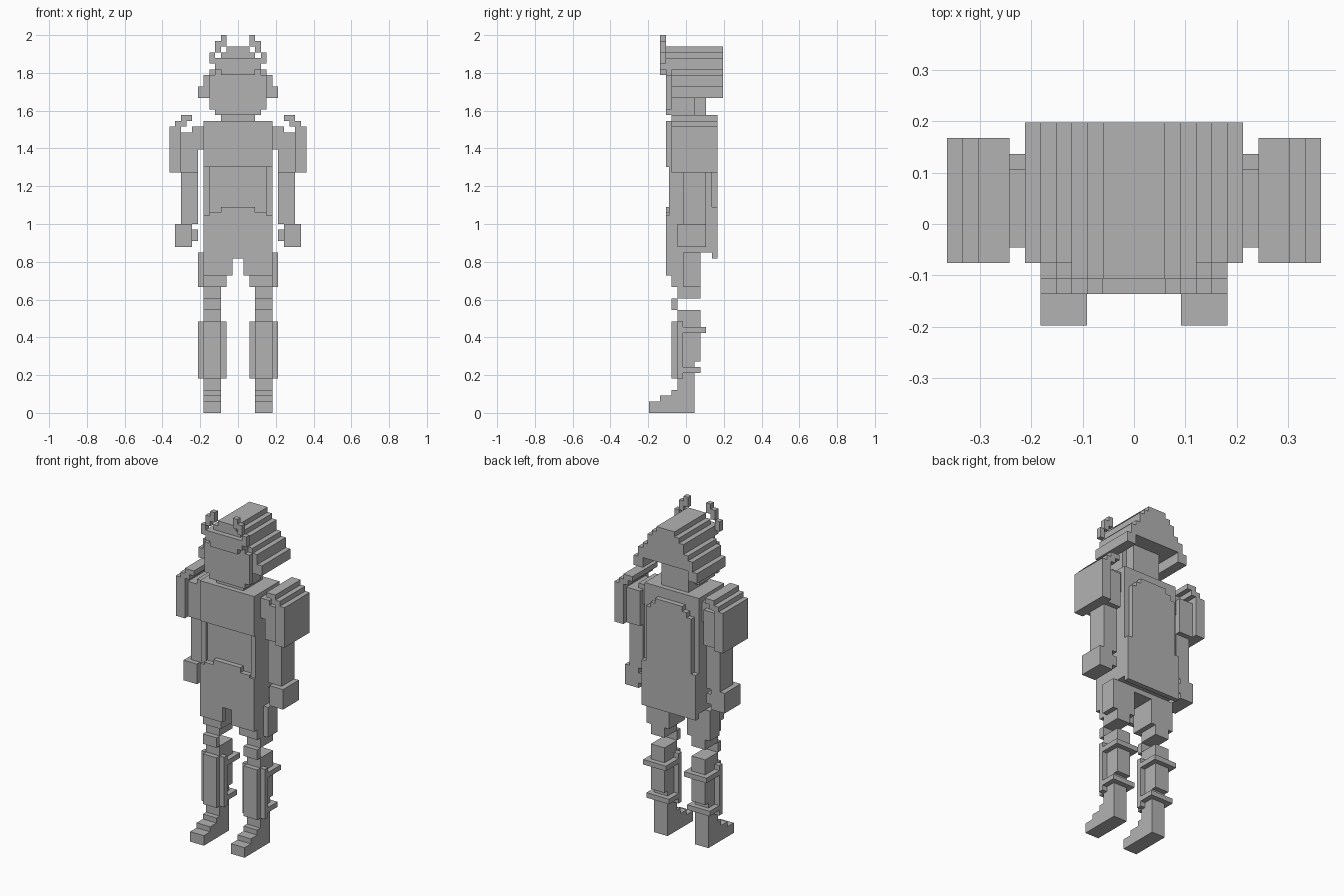
import bpy
import bmesh
from mathutils import Vector

old = bpy.data.objects.get("Cube")
if old:
    bpy.data.objects.remove(old, do_unlink=True)

U = 2 / 66          # edge of one building block
Y_MID = 6.5         # block rows counted from the toes to the back

grey = bpy.data.materials.new("plain grey")
grey.use_nodes = True
COLOUR = (0.45, 0.45, 0.45, 1)
grey.diffuse_color = COLOUR
grey.node_tree.nodes["Principled BSDF"].inputs["Base Color"].default_value = COLOUR


def add_box(bm, x0, x1, y0, y1, z0, z1):
    """One box, given in block units."""
    verts = bmesh.ops.create_cube(bm, size=1)["verts"]
    low, high = Vector((x0, y0 - Y_MID, z0)) * U, Vector((x1, y1 - Y_MID, z1)) * U
    mid, size = (low + high) / 2, high - low
    for v in verts:
        v.co = Vector(c * s for c, s in zip(v.co, size)) + mid


def part(name, boxes, sides=(1,)):
    """An object made of boxes; sides=(1, -1) makes a left and a right copy."""
    for side in sides:
        bm = bmesh.new()
        for x0, x1, *rest in boxes:
            xs = sorted((x0 * side, x1 * side))
            add_box(bm, *xs, *rest)
        label = name if len(sides) == 1 else ("left_" if side > 0 else "right_") + name
        mesh = bpy.data.meshes.new(label)
        bm.to_mesh(mesh)
        bm.free()
        mesh.materials.append(grey)
        bpy.context.collection.objects.link(bpy.data.objects.new(label, mesh))


def pair(name, boxes):
    part(name, boxes, (1, -1))


def centred(half, *rest):
    return (-half, half, *rest)


# Legs
pair("foot", [(3, 6, 0, 8, 0, 2), (3, 6, 2, 8, 2, 3), (3, 6, 4, 8, 3, 4)])
pair("shin", [(3, 6, 5, 8, 4, 9), (3, 6, 5, 9, 9, 18)])
pair("shin_guard", [(3, 6, 4, 5, 6, 16), (2, 7, 5, 6, 6, 16)])
pair("shin_straps", [(2, 7, 6, 10, 14, 15), (2, 7, 6, 9, 7, 8)])
pair("kneecap", [(3, 6, 4, 5, 18, 20)])
pair("thigh", [(3, 6, 5, 9, 20, 22), (2, 6, 5, 9, 22, 28), (2, 6, 4, 5, 22, 27)])
pair("hip_plate", [(6, 7, 6, 9, 22, 28)])

# Torso
part("torso", [centred(6, 4, 11, 28, 51), centred(6, 4, 9, 27, 28)])
part("chest_plate", [centred(6, 3, 4, 43, 51)])
pair("waist_strap", [(5, 6, 3.5, 4, 34, 44)])
part("skirt_top", [centred(3, 3, 4, 35, 36), centred(5, 3, 4, 34.5, 35),
                   centred(6, 3, 4, 27, 34.5)])
pair("skirt_flap", [(1, 6, 3, 4, 24, 27)])
part("back_plate", [centred(6, 11, 12, 27, 36), centred(5, 11, 12, 36, 47),
                    centred(4, 11, 12, 47, 48), centred(3, 11, 12, 48, 49)])

# Arms
pair("shoulder", [(6, 8, 5, 10, 46, 50)])
pair("upper_arm", [(7, 10, 5, 11, 42, 49)])
pair("pauldron", [(8, 10, 4, 12, 51, 52), (9, 11, 4, 12, 50, 51),
                  (10, 12, 4, 12, 42, 50)])
pair("forearm", [(7, 10, 6, 10, 33, 42), (7, 8, 6, 10, 30, 32)])
pair("hand", [(8, 11, 5, 10, 29, 33)])

# Head
part("neck", [centred(3, 4, 10, 51, 57)])
part("face", [centred(4, 3, 8, 52, 60), centred(5, 3, 4, 53, 59)])

# Stepped helmet with side curtains
part("helmet", [centred(2, 3, 13, 63, 64), centred(3, 3, 13, 62, 63),
                centred(4, 3, 13, 60, 62), centred(5, 4, 13, 59, 60),
                centred(5, 4, 13, 58, 59), centred(4, 8, 13, 57, 58)])
pair("helmet_curtain", [(4, 6, 4, 13, 57, 59), (5, 7, 4, 13, 55, 57)])

# Brow band and horns
part("brow_band", [centred(4, 2, 3, 60, 62), centred(3, 2, 3, 59, 60)])
pair("horn", [(4, 5, 2, 3, 61, 63), (3, 4, 2, 3, 63, 65), (2, 3, 2, 3, 64, 66)])
